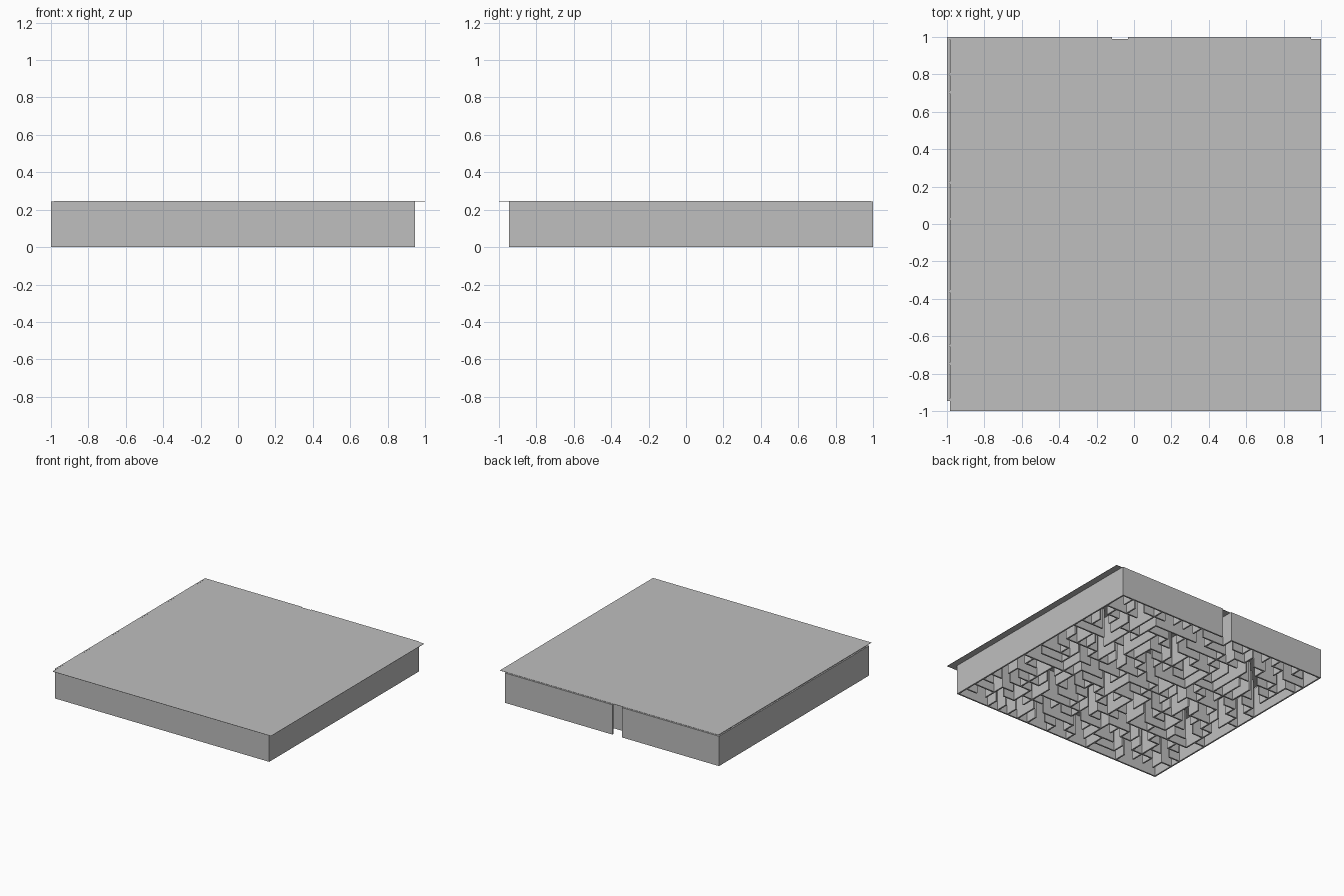
import bpy
import bmesh
import random
from mathutils import Matrix, Vector

cube = bpy.data.objects.get("Cube")
if cube:
    bpy.data.objects.remove(cube, do_unlink=True)

N = 20                    # cells per side
T = 0.0125                # wall thickness
H = 0.245                 # wall height
X0, Y0 = 0.94, 0.994      # centre lines of the left and back outer walls
P = 1.934 / N             # cell pitch
DOOR = 10                 # doorway cell in the back wall

grey = bpy.data.materials.new("plain grey")
grey.use_nodes = True
colour = (0.52, 0.52, 0.52, 1)
grey.diffuse_color = colour
grey.node_tree.nodes["Principled BSDF"].inputs["Base Color"].default_value = colour


def add_box(bm, lo, hi):
    lo, hi = Vector(lo), Vector(hi)
    size = Matrix.Diagonal((*(hi - lo), 1))
    bmesh.ops.create_cube(bm, size=1, matrix=Matrix.Translation((lo + hi) / 2) @ size)


def add_wall(bm, a, b):
    """Wall between two grid nodes, counted from the back left corner."""
    xs = sorted((X0 - a[0] * P, X0 - b[0] * P))
    ys = sorted((Y0 - a[1] * P, Y0 - b[1] * P))
    add_box(bm, (xs[0] - T / 2, ys[0] - T / 2, 0), (xs[1] + T / 2, ys[1] + T / 2, H))


def finish(bm, name):
    mesh = bpy.data.meshes.new(name)
    bm.to_mesh(mesh)
    bm.free()
    mesh.materials.append(grey)
    bpy.context.collection.objects.link(bpy.data.objects.new(name, mesh))


# Outer walls, with a doorway in the back one
outer = {
    "front_wall": [((0, N), (N, N))],
    "left_wall": [((0, 0), (0, N))],
    "right_wall": [((N, 0), (N, N))],
    "back_wall": [((0, 0), (DOOR, 0)), ((DOOR + 1, 0), (N, 0))],
}
for name, runs in outer.items():
    bm = bmesh.new()
    for a, b in runs:
        add_wall(bm, a, b)
    finish(bm, name)

# Maze layout: open walls between cells until all cells are joined
random.seed(7)
cells = [(i, j) for i in range(N) for j in range(N)]
group = {c: c for c in cells}


def root(c):
    while group[c] != c:
        c = group[c]
    return c


walls = [((i, j), (i + 1, j)) for i, j in cells if i + 1 < N]
walls += [((i, j), (i, j + 1)) for i, j in cells if j + 1 < N]
random.shuffle(walls)
keep = {((DOOR, 0), (DOOR + 1, 0)), ((DOOR, 0), (DOOR, 1)), ((DOOR - 1, 0), (DOOR - 1, 1))}
closed = set()
for a, b in walls:
    ra, rb = root(a), root(b)
    if ra != rb and (a, b) not in keep:
        group[ra] = rb
    else:
        closed.add((a, b))

# Inner walls, joined into straight runs
bm = bmesh.new()
for line in range(1, N):
    for across in (True, False):
        start = None
        for k in range(N + 1):
            if across:
                pair = ((k, line - 1), (k, line))
            else:
                pair = ((line - 1, k), (line, k))
            if pair in closed:
                start = k if start is None else start
            elif start is not None:
                ends = [(start, line), (k, line)] if across else [(line, start), (line, k)]
                add_wall(bm, *ends)
                start = None
finish(bm, "maze_walls")

# Thin roof, overhanging the front and the left side
bm = bmesh.new()
add_box(bm, (-0.985, -1, H), (1, 0.988, H + 0.002))
finish(bm, "roof")
